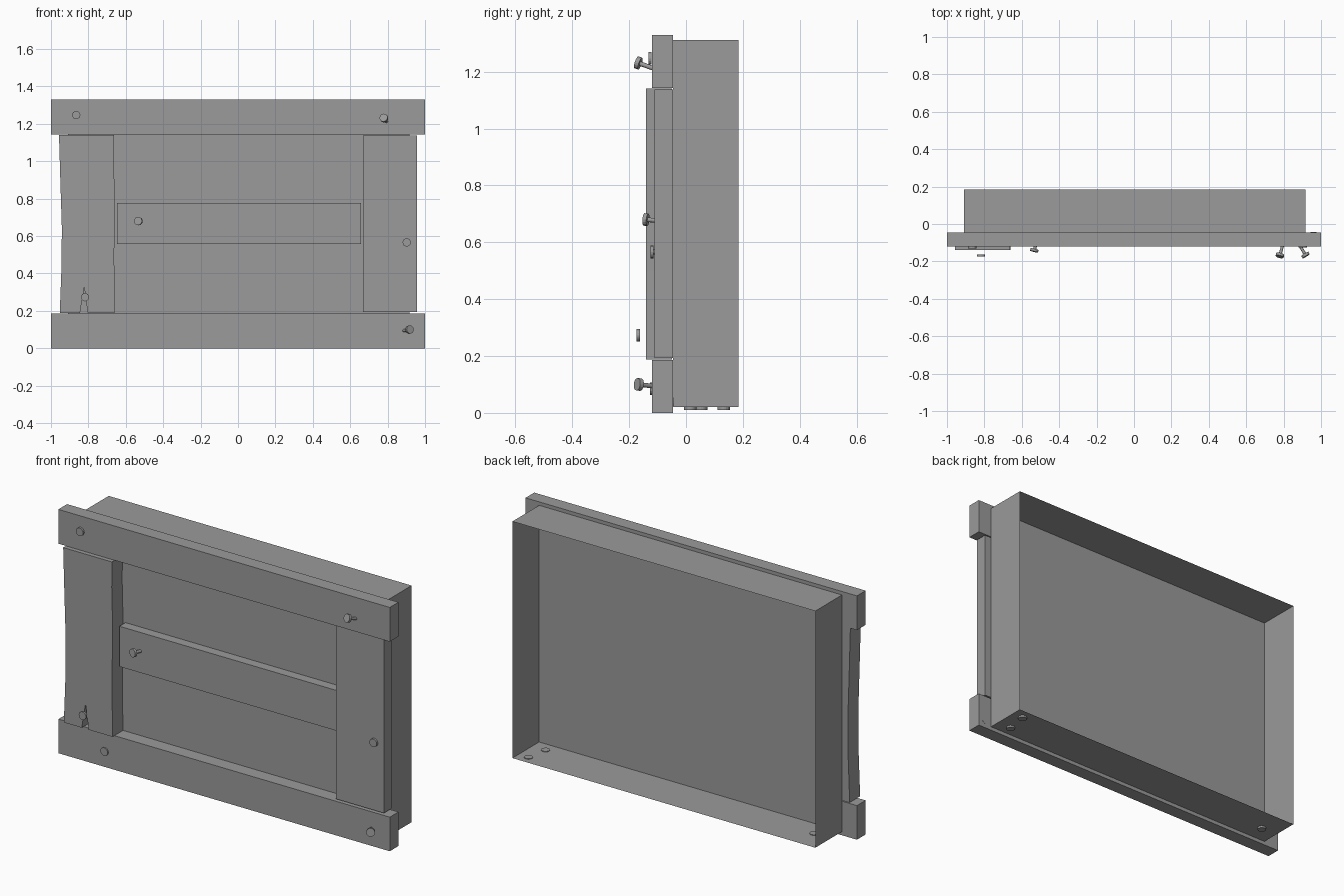
import bpy, bmesh
from mathutils import Vector

if "Cube" in bpy.data.objects:
    bpy.data.objects.remove(bpy.data.objects["Cube"])

grey = bpy.data.materials.new("dark_grey")
grey.diffuse_color = (0.325, 0.325, 0.325, 1)
grey.use_nodes = True
grey.node_tree.nodes["Principled BSDF"].inputs["Base Color"].default_value = grey.diffuse_color


def finish(name, bm):
    bmesh.ops.recalc_face_normals(bm, faces=bm.faces)
    me = bpy.data.meshes.new(name)
    bm.to_mesh(me)
    bm.free()
    me.materials.append(grey)
    ob = bpy.data.objects.new(name, me)
    bpy.context.collection.objects.link(ob)
    return ob


def box(name, lo, hi, open_back=False):
    lo, hi = Vector(lo), Vector(hi)
    bm = bmesh.new()
    bmesh.ops.create_cube(bm, size=1)
    for v in bm.verts:
        v.co = (lo + hi) / 2 + v.co * (hi - lo)
    bmesh.ops.recalc_face_normals(bm, faces=bm.faces)
    if open_back:
        back = [f for f in bm.faces if f.normal.y > 0.9]
        bmesh.ops.delete(bm, geom=back, context='FACES_ONLY')
    return finish(name, bm)


def prism(name, outline, y0, y1):
    """Extrude an x-z outline along y."""
    bm = bmesh.new()
    face = bm.faces.new([bm.verts.new((x, y0, z)) for x, z in outline])
    ext = bmesh.ops.extrude_face_region(bm, geom=[face])
    verts = [g for g in ext['geom'] if isinstance(g, bmesh.types.BMVert)]
    bmesh.ops.translate(bm, verts=verts, vec=(0, y1 - y0, 0))
    # extrusion keeps the first face, so both ends are closed
    return finish(name, bm)


def rod(bm, a, b, radius):
    a, b = Vector(a), Vector(b)
    d = b - a
    mat = d.to_track_quat('Z', 'Y').to_matrix().to_4x4()
    mat.translation = (a + b) / 2
    bmesh.ops.create_cone(bm, cap_ends=True, segments=16, radius1=radius,
                          radius2=radius, depth=d.length, matrix=mat)


def nail(name, head, direction, shaft=0.0, thick=0.011, radius=0.022):
    """Head disc centred on `head`, pointing outwards along `direction`."""
    c, d = Vector(head), Vector(direction).normalized()
    bm = bmesh.new()
    rod(bm, c - d * thick / 2, c + d * thick / 2, radius)
    if shaft:
        rod(bm, c - d * shaft, c, 0.008)
    return finish(name, bm)


# Open-backed tray
box("tray_shell", (-0.91, -0.045, 0.02), (0.918, 0.185, 1.311), open_back=True)

# Horizontal rails
box("bottom_rail", (-1, -0.12, 0), (1, -0.045, 0.186))
box("top_rail", (-1, -0.12, 1.143), (1, -0.045, 1.33))

# Upright boards and middle plank
box("right_post", (0.668, -0.11, 0.193), (0.958, -0.045, 1.138))
box("middle_plank", (-0.648, -0.097, 0.558), (0.658, -0.045, 0.778))

# Warped left board with a split at the bottom
prism("left_post", [
    (-0.953, 0.188), (-0.845, 0.188), (-0.835, 0.25), (-0.822, 0.325),
    (-0.812, 0.25), (-0.803, 0.188), (-0.66, 0.188), (-0.662, 0.50),
    (-0.659, 0.80), (-0.664, 1.00), (-0.663, 1.141), (-0.957, 1.141),
    (-0.950, 0.90), (-0.942, 0.65), (-0.943, 0.45)], -0.14, -0.05)

# Nails driven flush
out = (0, -1, 0)
nail("top_left_nail", (-0.865, -0.126, 1.247), out)
nail("bottom_left_nail", (-0.72, -0.121, 0.085), out)
nail("right_post_nail", (0.902, -0.119, 0.566), out, 0.03)
nail("rail_back_nail", (0.96, -0.0495, 0.04), out, radius=0.015)

# Loose nails
nail("top_right_nail", (0.78, -0.168, 1.231), (-0.012, -0.045, 0.016), 0.08, 0.015)
nail("bottom_right_nail", (0.917, -0.166, 0.10), (0.03, -0.05, 0.006), 0.08, 0.015)
nail("middle_plank_nail", (-0.533, -0.141, 0.68), (-0.012, -0.045, 0.004), 0.06, 0.014)
nail("split_board_nail", (-0.818, -0.168, 0.273), out)

# Nail heads in the tray floor
for i, (x, y) in enumerate([(0.857, 0.133), (0.837, 0.015), (-0.81, 0.053)]):
    nail(f"floor_nail_{i + 1}", (x, y, 0.0165), (0, 0, -1), thick=0.014)
